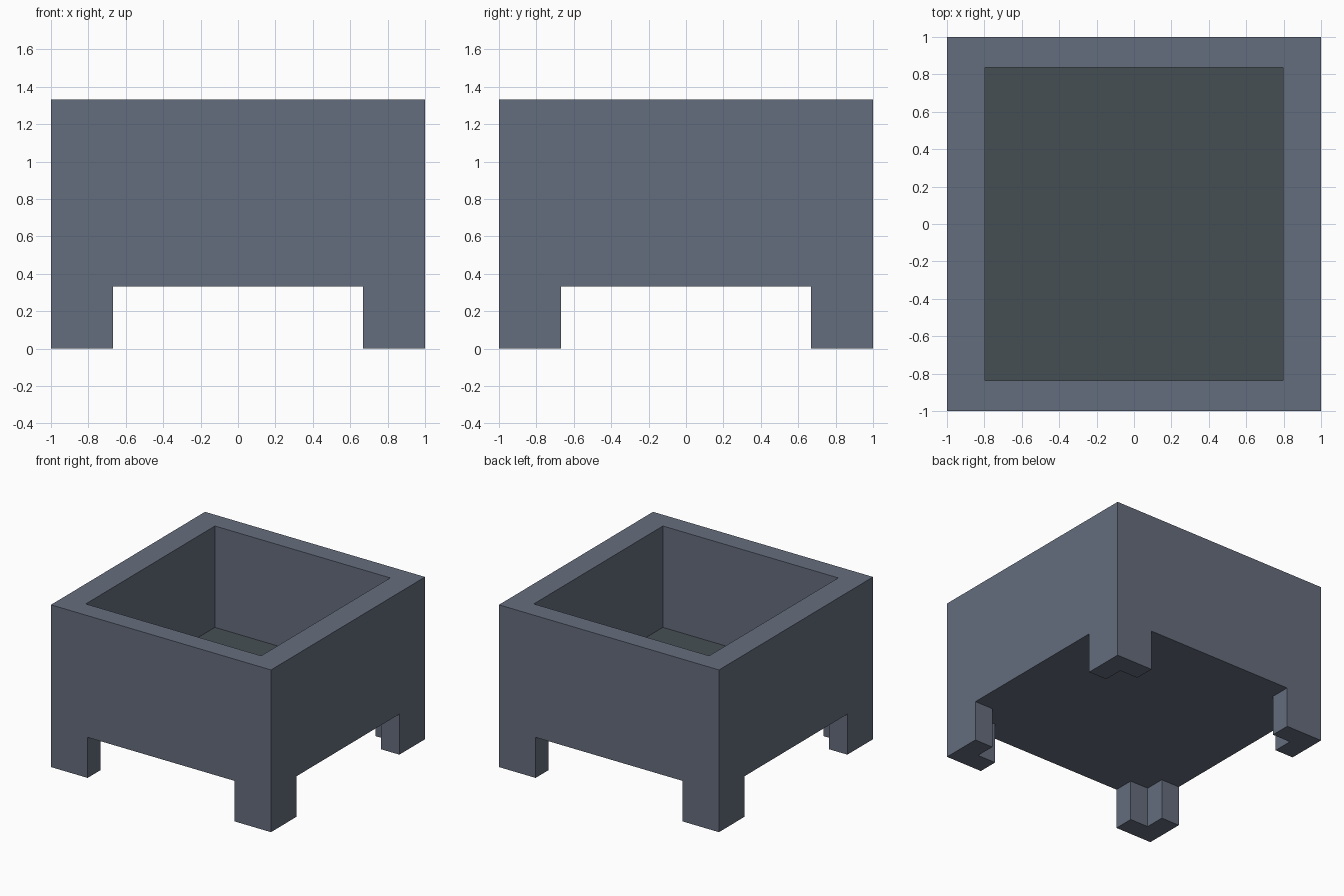
import bpy
import bmesh

default = bpy.data.objects.get("Cube")
if default:
    bpy.data.objects.remove(default, do_unlink=True)

TOP, BELLY, FLOOR = 1.333, 0.333, 0.50   # rim, underside and basin floor heights
POCKET_X, POCKET_Y = 0.797, 0.838        # half sizes of the basin opening
LEG, THICK = 0.333, 0.167                # leg reach along each side, leg thickness


def make_material(name, color):
    mat = bpy.data.materials.new(name)
    mat.use_nodes = True
    mat.diffuse_color = color
    bsdf = mat.node_tree.nodes["Principled BSDF"]
    bsdf.inputs["Base Color"].default_value = color
    bsdf.inputs["Roughness"].default_value = 0.8
    return mat


def make_object(name, bm, materials):
    bmesh.ops.recalc_face_normals(bm, faces=bm.faces)
    mesh = bpy.data.meshes.new(name)
    bm.to_mesh(mesh)
    bm.free()
    for mat in materials:
        mesh.materials.append(mat)
    obj = bpy.data.objects.new(name, mesh)
    bpy.context.collection.objects.link(obj)
    return obj


iron = make_material("slate grey", (0.130, 0.153, 0.205, 1))
floor_mat = make_material("dark grey green", (0.061, 0.078, 0.087, 1))

# Basin: a box with its top inset to the opening and pushed down to the floor
bm = bmesh.new()
bmesh.ops.create_cube(bm, size=2)
for v in bm.verts:
    v.co.z = TOP if v.co.z > 0 else BELLY
lid = max(bm.faces, key=lambda f: f.calc_center_median().z)
bmesh.ops.inset_region(bm, faces=[lid], thickness=0.1)
for v in lid.verts:
    v.co.x = POCKET_X if v.co.x > 0 else -POCKET_X
    v.co.y = POCKET_Y if v.co.y > 0 else -POCKET_Y
floor = bmesh.ops.extrude_discrete_faces(bm, faces=[lid])["faces"][0]
for v in floor.verts:
    v.co.z = FLOOR
floor.material_index = 1
make_object("basin", bm, [iron, floor_mat])

# Legs: one L-shaped corner leg, mirrored to all four corners
profile = [(1, 1), (1 - LEG, 1), (1 - LEG, 1 - THICK),
           (1 - THICK, 1 - THICK), (1 - THICK, 1 - LEG), (1, 1 - LEG)]
bm = bmesh.new()
foot = bm.faces.new([bm.verts.new((x, y, 0)) for x, y in profile])
bmesh.ops.solidify(bm, geom=[foot], thickness=0)
bm.clear()
foot = bm.faces.new([bm.verts.new((x, y, 0)) for x, y in profile])
raised = bmesh.ops.extrude_face_region(bm, geom=[foot], use_keep_orig=True)["geom"]
for v in raised:
    if isinstance(v, bmesh.types.BMVert):
        v.co.z = BELLY
legs = make_object("corner_legs", bm, [iron])
mirror = legs.modifiers.new("four corners", "MIRROR")
mirror.use_axis = (True, True, False)
mirror.use_mirror_merge = False
